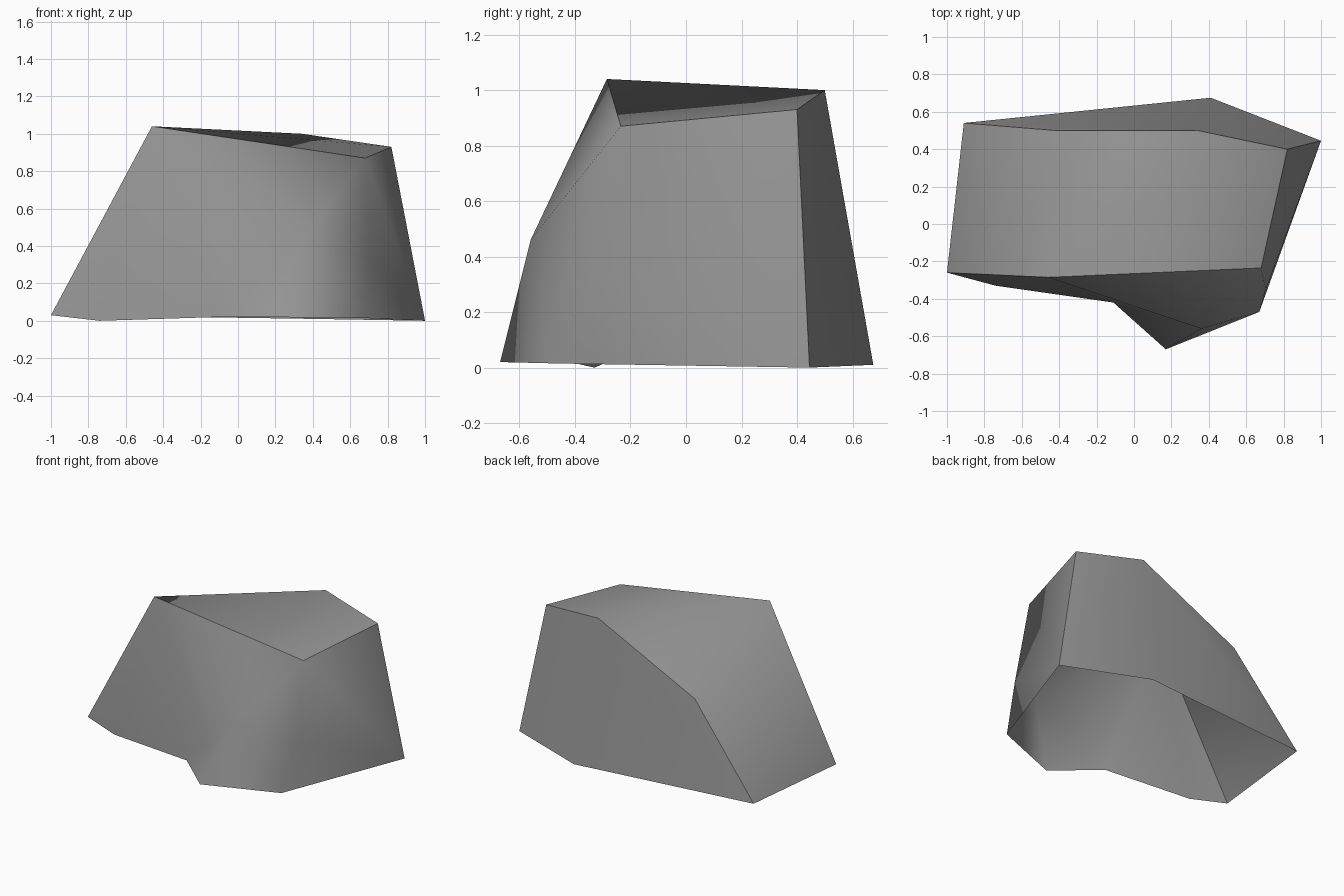
import bpy
import bmesh

cube = bpy.data.objects.get("Cube")
if cube:
    bpy.data.objects.remove(cube)

# Corners of the rock: an open base ring, then the upper corners
corners = {
    "base_left": (-1.0, -0.26, 0.03),
    "base_front_left": (-0.74, -0.33, 0.0),
    "base_notch": (-0.11, -0.42, 0.02),
    "base_nose": (0.17, -0.67, 0.02),
    "base_front_right": (0.67, -0.47, 0.015),
    "base_right": (1.0, 0.445, 0.0),
    "base_back": (0.41, 0.675, 0.01),
    "base_back_left": (-0.91, 0.54, 0.03),
    "brow": (0.36, -0.56, 0.46),
    "cheek": (0.705, -0.35, 0.33),
    "peak": (-0.46, -0.285, 1.04),
    "top_front": (0.68, -0.235, 0.87),
    "top_right": (0.82, 0.40, 0.93),
    "top_back": (0.34, 0.50, 1.0),
    "shoulder": (-0.42, 0.50, 0.63),
}

faces = [
    # left slope and top
    "base_left peak base_back_left",
    "peak shoulder base_back_left",
    "peak top_back shoulder",
    "peak top_front top_right",
    "peak top_right top_back",
    # back
    "base_back_left shoulder top_back base_back",
    "top_back top_right base_right base_back",
    # right
    "top_right top_front base_right",
    "top_front cheek base_right",
    "cheek base_front_right base_right",
    # front
    "peak base_left base_front_left",
    "peak base_front_left base_notch",
    "peak base_notch brow",
    "base_notch base_nose brow",
    "base_nose base_front_right brow",
    "brow base_front_right cheek",
    "brow cheek top_front",
    "peak brow top_front",
]

# Crisp ridges, everything else is shaded smooth
ridges = [
    "base_left peak top_front top_right top_back shoulder base_back_left",
    "top_right base_right",
]

bm = bmesh.new()
verts = {name: bm.verts.new(co) for name, co in corners.items()}
for names in faces:
    bm.faces.new([verts[n] for n in names.split()]).smooth = True
for line in ridges:
    names = line.split()
    for a, b in zip(names, names[1:]):
        bm.edges.get((verts[a], verts[b])).smooth = False
bmesh.ops.recalc_face_normals(bm, faces=bm.faces[:])
# Make sure the shell faces outward
top = max(bm.faces, key=lambda f: f.calc_center_median().z)
if top.normal.z < 0:
    bmesh.ops.reverse_faces(bm, faces=bm.faces[:])

mesh = bpy.data.meshes.new("rock")
bm.to_mesh(mesh)
bm.free()
rock = bpy.data.objects.new("rock", mesh)
bpy.context.collection.objects.link(rock)

# Stone colour
stone = bpy.data.materials.new("stone_grey")
stone.use_nodes = True
grey = (0.3, 0.3, 0.3, 1.0)
stone.diffuse_color = grey
stone.node_tree.nodes["Principled BSDF"].inputs["Base Color"].default_value = grey
mesh.materials.append(stone)
